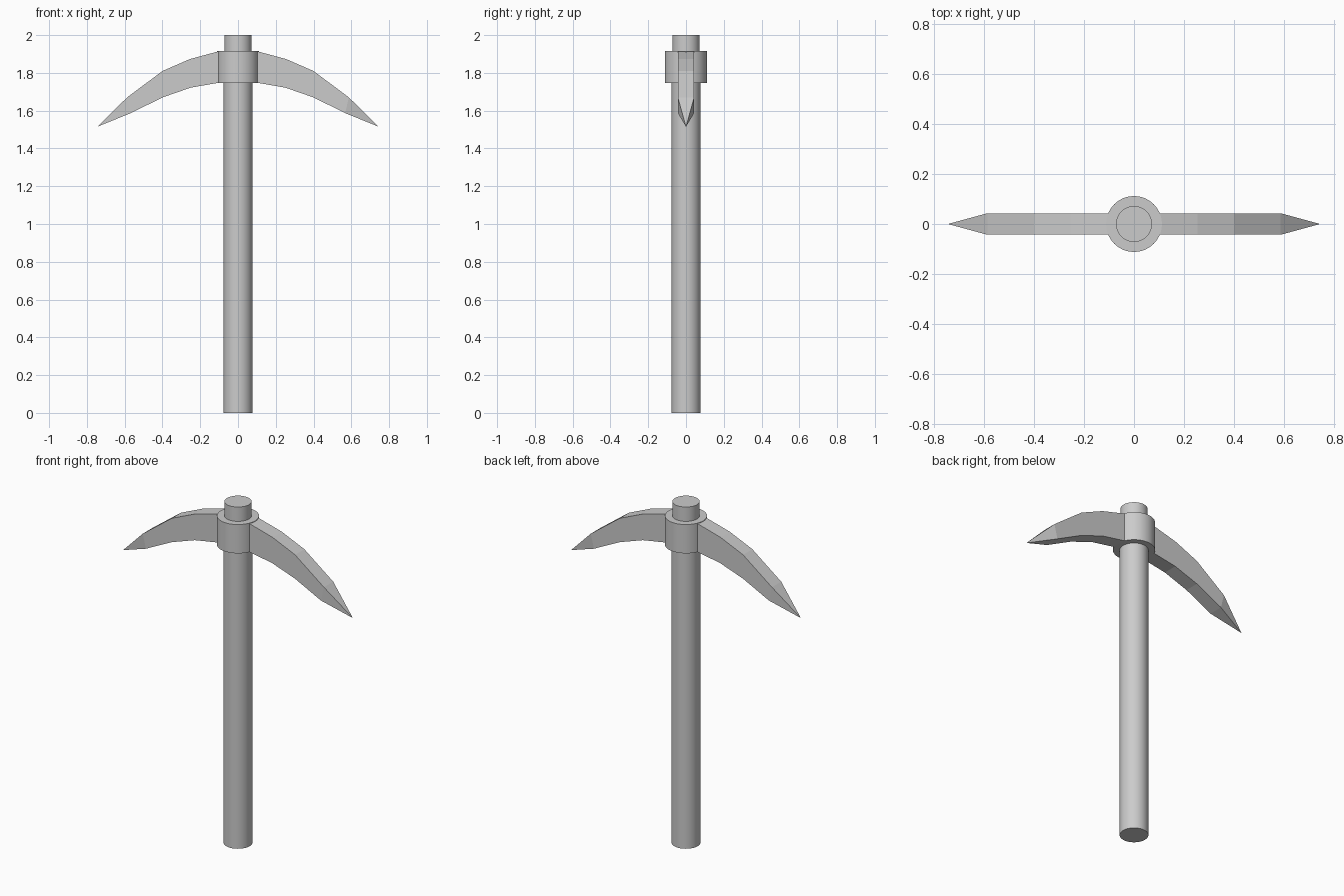
import bpy, bmesh

if "Cube" in bpy.data.objects:
    bpy.data.objects.remove(bpy.data.objects["Cube"])


def cylinder(name, radius, z0, z1, sides=32):
    bpy.ops.mesh.primitive_cylinder_add(vertices=sides, radius=radius, depth=z1 - z0,
                                        location=(0, 0, (z0 + z1) / 2))
    obj = bpy.context.object
    obj.name = name
    bpy.ops.object.shade_smooth_by_angle()
    return obj


# Wooden shaft, narrower stub above the head, and the round collar
cylinder("handle", 0.0765, 0, 1.76)
cylinder("handle_top", 0.072, 1.75, 2.0)
cylinder("collar", 0.112, 1.747, 1.916)

# Curved blade sections: (top x, top z, bottom x, bottom z)
SECTIONS = [(0.10, 1.915, 0.10, 1.748), (0.255, 1.873, 0.25, 1.722),
            (0.40, 1.81, 0.40, 1.67), (0.587, 1.67, 0.567, 1.587)]
TIP = (0.745, 1.515)
HALF = 0.043


def pick_blade(name, side):
    bm = bmesh.new()
    rings = []
    for tx, tz, bx, bz in SECTIONS:
        rings.append([bm.verts.new((side * x, y, z)) for x, y, z in
                      ((tx, -HALF, tz), (tx, HALF, tz), (bx, HALF, bz), (bx, -HALF, bz))])
    tip = bm.verts.new((side * TIP[0], 0, TIP[1]))
    bm.faces.new(rings[0])
    for a, b in zip(rings, rings[1:]):
        for i in range(4):
            j = (i + 1) % 4
            bm.faces.new((a[i], a[j], b[j], b[i]))
    # Sharp point
    for i in range(4):
        bm.faces.new((rings[-1][i], rings[-1][(i + 1) % 4], tip))
    bmesh.ops.recalc_face_normals(bm, faces=bm.faces)
    mesh = bpy.data.meshes.new(name)
    bm.to_mesh(mesh)
    bm.free()
    bpy.context.collection.objects.link(bpy.data.objects.new(name, mesh))


# Two mirrored blades
pick_blade("blade_right", 1)
pick_blade("blade_left", -1)
